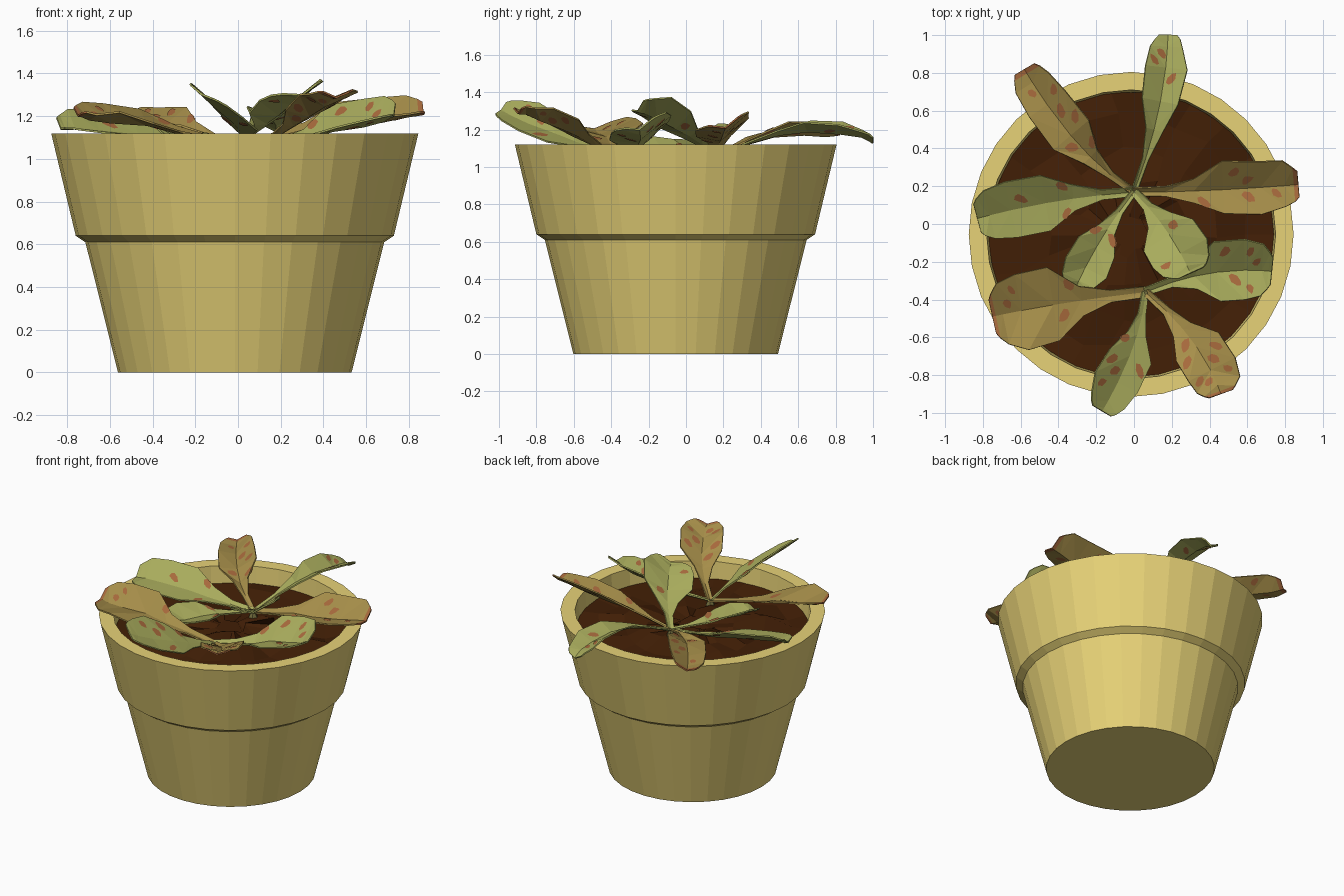
import bpy, bmesh, math, random
from mathutils import Vector

if "Cube" in bpy.data.objects:
    bpy.data.objects.remove(bpy.data.objects["Cube"])

random.seed(4)
CX, CY = -0.015, -0.055          # pot centre


def mat(name, r, g, b):
    m = bpy.data.materials.new(name)
    m.diffuse_color = [((c / 255 + 0.055) / 1.055) ** 2.4 if c > 10 else c / 255 / 12.92
                       for c in (r, g, b)] + [1]
    m.use_nodes = True
    m.node_tree.nodes["Principled BSDF"].inputs["Base Color"].default_value = m.diffuse_color
    return m


CLAY = mat("ochre clay", 233, 212, 120)
EARTH = mat("dark earth", 66, 31, 6)
GREEN = mat("leaf green", 168, 171, 92)
TAN = mat("dry leaf tan", 167, 143, 74)
RUST = mat("rust spots", 167, 105, 60)
OLIVE = mat("stalk olive", 116, 110, 62)


def make(name, verts, faces, material, fix=True):
    me = bpy.data.meshes.new(name)
    me.from_pydata([tuple(v) for v in verts], [], faces)
    me.materials.append(material)
    if fix:
        bm = bmesh.new()
        bm.from_mesh(me)
        bmesh.ops.recalc_face_normals(bm, faces=bm.faces)
        bm.to_mesh(me)
        bm.free()
    ob = bpy.data.objects.new(name, me)
    bpy.context.collection.objects.link(ob)
    return ob


def lathe(name, profile, material, n, centre, caps, wobble=0.0):
    """Rings of (radius, z) joined together; optional end caps."""
    verts, faces = [], []
    for k, (r, z) in enumerate(profile):
        for i in range(n):
            a = 2 * math.pi * i / n
            j = wobble if 0 < k else 0
            verts.append((centre[0] + r * math.cos(a) + random.uniform(-j, j),
                          centre[1] + r * math.sin(a) + random.uniform(-j, j),
                          z + random.uniform(-j, j)))
    for k in range(len(profile) - 1):
        for i in range(n):
            a, b = k * n + i, k * n + (i + 1) % n
            faces.append((a, b, b + n, a + n))
    if "start" in caps:
        faces.append(tuple(range(n))[::-1])
    if "end" in caps:
        last = (len(profile) - 1) * n
        faces.append(tuple(range(last, last + n)))
    return make(name, verts, faces, material)


# Pot: tapered body, stepped collar, flat rim, inner wall and floor
lathe("pot", [(0.547, 0), (0.70, 0.61), (0.745, 0.64), (0.86, 1.12),
              (0.765, 1.12), (0.75, 0.93)], CLAY, 32, (CX, CY), ("start", "end"))

# Soil: lumpy disc
lathe("soil", [(0.76, 1.0), (0.62, 0.99), (0.45, 1.0), (0.28, 1.01), (0.1, 1.02)],
      EARTH, 22, (CX, CY), ("end",), 0.03)

# Two short crowns that the leaves grow from
CROWN = [Vector((0.0, 0.17, 1.06)), Vector((0.06, -0.36, 1.05))]
for name, c in zip(("back_crown", "front_crown"), CROWN):
    lathe(name, [(0.045, 0.96), (0.03, 1.03), (0.015, 1.06)], OLIVE, 6, c, ("start", "end"))

# Leaf: crown, midpoint, tip, half width, left lift, right lift, dry
LEAVES = [
    (0, (0.13, 0.60, 1.18), (0.18, 1.0, 1.13), 0.11, 0.06, 0.06, 0),
    (0, (0.42, 0.18, 1.14), (0.87, 0.21, 1.21), 0.15, 0.12, 0.02, 1),
    (0, (-0.30, 0.43, 1.15), (-0.58, 0.82, 1.17), 0.13, 0.03, 0.08, 1),
    (0, (-0.42, 0.12, 1.10), (-0.83, 0.03, 1.14), 0.17, 0.01, 0.11, 0),
    (0, (-0.18, -0.09, 1.08), (-0.31, -0.34, 1.09), 0.12, 0.03, 0.07, 0),
    (0, (0.17, -0.03, 1.19), (0.30, -0.26, 1.30), 0.165, 0.11, 0.01, 0),
    (1, (0.40, -0.26, 1.11), (0.73, -0.25, 1.20), 0.16, 0.13, 0.02, 0),
    (1, (-0.01, -0.66, 1.16), (-0.17, -0.99, 1.30), 0.125, -0.04, 0.10, 0),
    (1, (0.31, -0.62, 1.18), (0.46, -0.90, 1.29), 0.145, 0.06, 0.05, 1),
    (1, (-0.38, -0.42, 1.14), (-0.75, -0.49, 1.20), 0.20, 0.03, 0.09, 1),
]
# Width along the leaf: (distance, share of full width)
SHAPE = [(0, 0.14), (0.2, 0.17), (0.38, 0.42), (0.56, 0.95), (0.78, 1.0),
         (0.92, 0.82), (0.975, 0.6), (1, 0.45)]

spot_verts, spot_faces = [], []


def add_spot(tri, size):
    """Thin irregular patch on both sides of one leaf triangle."""
    mid = (tri[0] + tri[1] + tri[2]) / 3
    n = (tri[1] - tri[0]).cross(tri[2] - tri[0]).normalized()
    u = max((tri[1] - tri[0], tri[2] - tri[1], tri[0] - tri[2]),
            key=lambda e: e.length).normalized()
    v = n.cross(u)
    ring = [mid + u * (size * random.uniform(0.7, 1.2) * math.cos(a))
            + v * (size * random.uniform(0.4, 0.65) * math.sin(a))
            for a in [i * math.pi / 3.5 for i in range(7)]]
    for side in (1, -1):
        k = len(spot_verts)
        spot_verts.extend(p + n * 0.007 * side for p in ring)
        spot_faces.append([k + i for i in range(7)][::side])


def leaf(i, crown, m, tip, width, left, right, dry):
    p0, pm, p1 = CROWN[crown], Vector(m), Vector(tip)
    verts, faces = [], []
    for t, w in SHAPE:
        mid = p0 * (2 * t - 1) * (t - 1) + pm * 4 * t * (1 - t) + p1 * t * (2 * t - 1)
        tan = p0 * (4 * t - 3) + pm * (4 - 8 * t) + p1 * (4 * t - 1)
        side = Vector((-tan.y, tan.x, 0)).normalized()
        crumple = 0.012 if 0.3 < t < 0.95 else 0.004
        for s, lift in ((1, left), (0, 0), (-1, right)):
            j = random.uniform(0.88, 1.08) if t < 0.95 else 1
            up = lift * w * j + random.uniform(-crumple, crumple)
            verts.append(mid + side * (s * w * width * j) + Vector((0, 0, up)))
    for r in range(len(SHAPE) - 1):
        for c in (0, 1):
            a = r * 3 + c
            q = (a, a + 1, a + 4, a + 3)
            faces += ([(q[0], q[1], q[2]), (q[0], q[2], q[3])] if c else
                      [(q[0], q[1], q[3]), (q[1], q[2], q[3])])
            # spots only on the broad part of the blade
            for f in faces[-2:]:
                if 2 <= r <= 4 and random.random() < (0.42 if dry else 0.3):
                    add_spot([verts[k] for k in f], 0.042 if r < 4 else 0.034)
    ob = make(f"leaf_{i}", verts, faces, TAN if dry else GREEN)
    # dry leaves end in a narrow rusty tip
    if dry:
        ob.data.materials.append(RUST)
        for f in ob.data.polygons[-4:]:
            f.material_index = 1
    sol = ob.modifiers.new("thickness", "SOLIDIFY")
    sol.thickness, sol.offset = 0.009, 0


for i, data in enumerate(LEAVES):
    leaf(i + 1, *data)

make("leaf_spots", spot_verts, spot_faces, RUST, fix=False)
